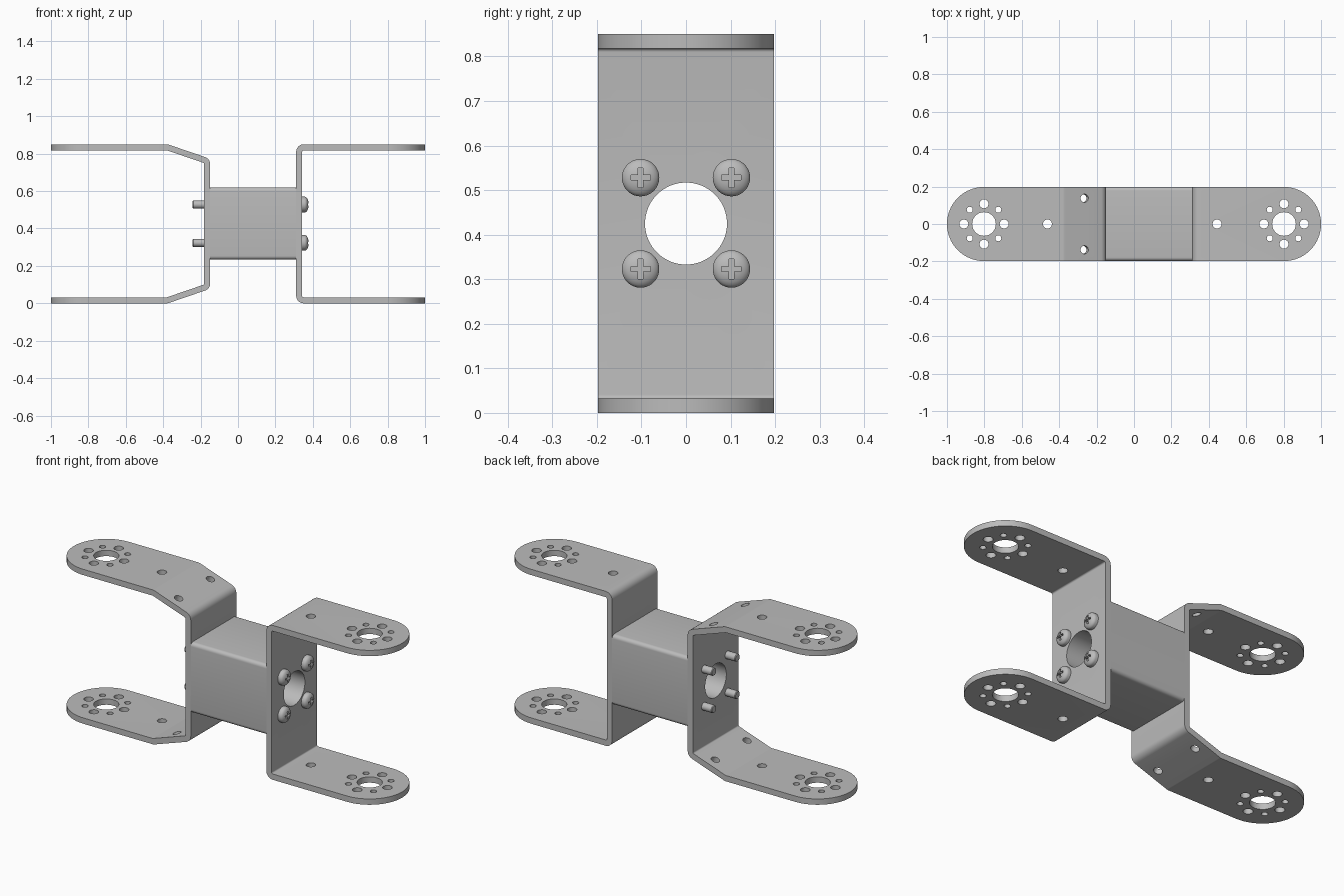
import bpy, bmesh
from math import pi, sin, cos, tan, atan
from mathutils import Vector, Matrix

cube = bpy.data.objects.get("Cube")
if cube:
    bpy.data.objects.remove(cube, do_unlink=True)

HEIGHT, MID, HALF_W, THICK = 0.85, 0.425, 0.198, 0.032
TIP = 1 - HALF_W              # centre of each rounded arm end
SLOPE = 0.342                 # fall of the joggled arm

metal = bpy.data.materials.new("grey metal")
metal.use_nodes = True
grey = (0.5, 0.5, 0.5, 1)
metal.diffuse_color = grey
metal.node_tree.nodes["Principled BSDF"].inputs["Base Color"].default_value = grey


def make(name, bm):
    bmesh.ops.recalc_face_normals(bm, faces=bm.faces)
    mesh = bpy.data.meshes.new(name)
    bm.to_mesh(mesh)
    bm.free()
    mesh.materials.append(metal)
    ob = bpy.data.objects.new(name, mesh)
    bpy.context.collection.objects.link(ob)
    return ob


def prism(name, points, lo, hi, place):
    """Extrude a 2D outline from lo to hi; place maps (a, b, depth) to xyz."""
    bm = bmesh.new()
    low = [bm.verts.new(place(a, b, lo)) for a, b in points]
    high = [bm.verts.new(place(a, b, hi)) for a, b in points]
    bm.faces.new(low)
    bm.faces.new(high)
    for i in range(len(low)):
        j = (i + 1) % len(low)
        bm.faces.new((low[i], low[j], high[j], high[i]))
    return make(name, bm)


def cylinder(bm, centre, radius, depth, turn=0, sides=32):
    bmesh.ops.create_cone(bm, cap_ends=True, segments=sides, radius1=radius,
                          radius2=radius, depth=depth,
                          matrix=Matrix.Translation(centre) @ Matrix.Rotation(turn, 4, 'Y'))


def activate(ob):
    bpy.ops.object.select_all(action='DESELECT')
    ob.select_set(True)
    bpy.context.view_layer.objects.active = ob


def cut(ob, cutter, operation='DIFFERENCE'):
    mod = ob.modifiers.new("cut", 'BOOLEAN')
    mod.operation, mod.solver, mod.object = operation, 'EXACT', cutter
    activate(ob)
    bpy.ops.object.modifier_apply(modifier=mod.name)


def smooth(ob):
    activate(ob)
    bpy.ops.object.shade_smooth_by_angle(angle=pi / 6)


def fillet(path, radius, steps=6):
    """Round the inner corners of an open 2D path."""
    out = [path[0]]
    for p, q, r in zip(path, path[1:], path[2:]):
        u, v = (p - q).normalized(), (r - q).normalized()
        half = u.angle(v) / 2
        centre = q + (u + v).normalized() * radius / sin(half)
        start = q + u * radius / tan(half) - centre
        end = q + v * radius / tan(half) - centre
        sweep = pi - 2 * half
        for i in range(steps + 1):
            t = i / steps
            out.append(centre + (start * sin((1 - t) * sweep) + end * sin(t * sweep)) / sin(sweep))
    return out + [path[-1]]


def ribbon(path):
    """Closed outline of a strip of sheet metal along a path."""
    sides = ([], [])
    for i, p in enumerate(path):
        before = (p - path[max(i - 1, 0)]).normalized()
        after = (path[min(i + 1, len(path) - 1)] - p).normalized()
        if i == 0:
            before = after
        if i == len(path) - 1:
            after = before
        along = (before + after).normalized()
        normal = Vector((-along.y, along.x)) * (THICK / 2) / along.dot(after)
        sides[0].append(p + normal)
        sides[1].append(p - normal)
    return sides[0] + sides[1][::-1]


# Rounded plan shape used to trim the arms
plan = []
for side in (1, -1):
    for i in range(41):
        a = pi * (i / 40 - 0.5)
        plan.append((side * (TIP + HALF_W * cos(a)), side * HALF_W * sin(a)))
plan_trim = prism("plan_trim", plan, -0.2, 1.1, lambda a, b, d: (a, b, d))

# All drilled holes
bm = bmesh.new()
for side, single in ((-1, -0.463), (1, 0.444)):
    cylinder(bm, (side * TIP, 0, MID), 0.063, 2, sides=48)
    cylinder(bm, (single, 0, MID), 0.024, 2)
    for i in range(8):
        a = i * pi / 4
        spot = (side * TIP + 0.108 * cos(a), 0.108 * sin(a), MID)
        cylinder(bm, spot, 0.016 if i % 2 else 0.024, 2)
for up in (1, -1):
    for y in (0.138, -0.138):
        cylinder(bm, (-0.27, y, MID + up * 0.372), 0.022, 0.12, up * atan(SLOPE))
cylinder(bm, (0.05, 0, MID), 0.092, 0.7, pi / 2, 64)
drill = make("drill", bm)

# Bent sheet brackets
TOP = HEIGHT - THICK / 2


def bracket(name, upper):
    lower = [(x, HEIGHT - z) for x, z in reversed(upper)]
    path = fillet([Vector(p) for p in upper + lower], 0.024)
    ob = prism(name, ribbon(path), -0.25, 0.25, lambda a, b, d: (a, d, b))
    cut(ob, plan_trim, 'INTERSECT')
    cut(ob, drill)
    smooth(ob)


bracket("left_bracket", [(1.1, TOP), (0.327, TOP)])
bracket("right_bracket", [(-1.1, TOP), (-0.378, TOP), (-0.165, TOP - 0.213 * SLOPE)])

# Centre block between the brackets, with rounded long edges
bm = bmesh.new()
bmesh.ops.create_cube(bm, size=1, matrix=Matrix.Translation((0.081, 0, 0.427))
                      @ Matrix.Diagonal((0.461, 2 * HALF_W, 0.386, 1)))
long_edges = [e for e in bm.edges if abs(e.verts[0].co.x - e.verts[1].co.x) > 0.1]
bmesh.ops.bevel(bm, geom=long_edges, offset=0.02, segments=6, profile=0.5, affect='EDGES')
block = make("centre_block", bm)
cut(block, drill)
smooth(block)

# Domed cross-head screws: a turned profile of (x, radius)
profile = [(-0.243, 0), (-0.243, 0.018), (-0.239, 0.021), (0.341, 0.021), (0.341, 0.042), (0.357, 0.042)]
for i in range(1, 7):
    a = i * pi / 12
    profile.append((0.357 + 0.021 * sin(a), 0.042 * cos(a) if i < 6 else 0))
ARM, SLOT = 0.022, 0.0055
cross = []
for i in range(4):
    c, s = cos(i * pi / 2), sin(i * pi / 2)
    for a, b in ((SLOT, SLOT), (SLOT, ARM), (-SLOT, ARM)):
        cross.append((a * c - b * s, a * s + b * c))

for side, y in (("left", 0.102), ("right", -0.102)):
    for level, z in (("upper", 0.528), ("lower", 0.323)):
        bm = bmesh.new()
        verts = [bm.verts.new((x, 0, r)) for x, r in profile]
        edges = [bm.edges.new(pair) for pair in zip(verts, verts[1:])]
        bmesh.ops.spin(bm, geom=verts + edges, cent=(0, 0, 0), axis=(1, 0, 0),
                       angle=2 * pi, steps=36)
        bmesh.ops.remove_doubles(bm, verts=bm.verts, dist=0.0001)
        bmesh.ops.translate(bm, verts=bm.verts, vec=(0, y, z))
        screw = make(f"{level}_{side}_screw", bm)
        slot = prism("slot", cross, 0.356, 0.4, lambda a, b, d: (d, y + a, z + b))
        cut(screw, slot)
        smooth(screw)
        bpy.data.objects.remove(slot, do_unlink=True)

for helper in (plan_trim, drill):
    bpy.data.objects.remove(helper, do_unlink=True)
